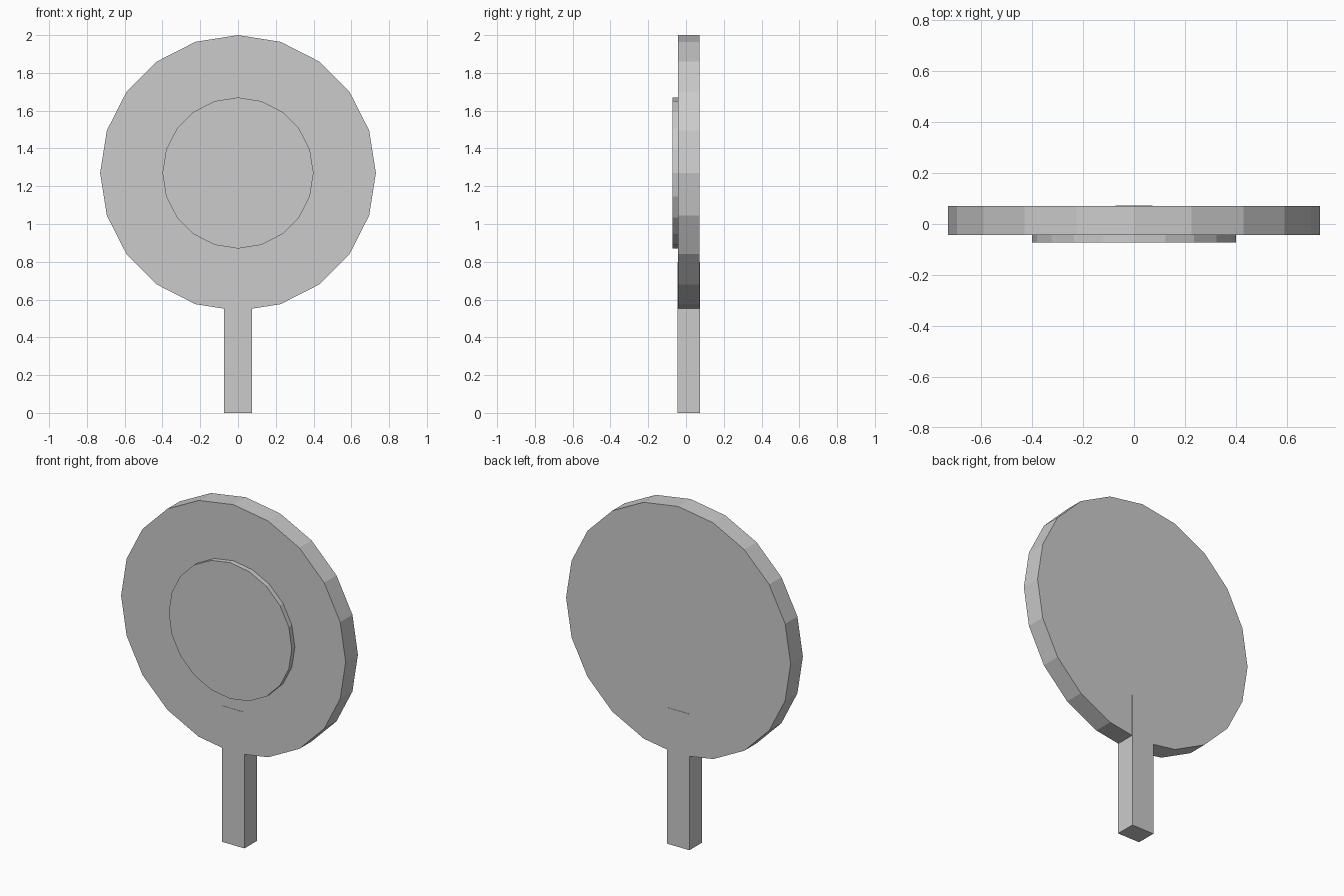
import bpy
import math

cube = bpy.data.objects.get("Cube")
if cube:
    bpy.data.objects.remove(cube, do_unlink=True)

# Single flat grey
grey = bpy.data.materials.new("light_grey")
grey.use_nodes = True
colour = (0.6, 0.6, 0.6, 1)
grey.diffuse_color = colour
grey.node_tree.nodes["Principled BSDF"].inputs["Base Color"].default_value = colour

CENTRE_Z = 1.27


def finish(name):
    obj = bpy.context.object
    obj.name = name
    bpy.ops.object.transform_apply(location=True, rotation=True, scale=True)
    obj.data.materials.append(grey)
    return obj


def disc(name, radius, front, back):
    """Flat-sided disc facing -y, with a corner at the top."""
    bpy.ops.mesh.primitive_cylinder_add(
        vertices=20, radius=radius, depth=back - front,
        location=(0, (front + back) / 2, CENTRE_Z),
        rotation=(math.pi / 2, 0, 0))
    return finish(name)


def box(name, width, front, back, bottom, top):
    bpy.ops.mesh.primitive_cube_add(
        size=1, location=(0, (front + back) / 2, (bottom + top) / 2))
    bpy.context.object.scale = (width, back - front, top - bottom)
    return finish(name)


# Round head, raised centre plate and the handle running up into the head
disc("round_head", 0.73, -0.043, 0.071)
disc("centre_plate", 0.4, -0.072, -0.02)
box("handle", 0.146, -0.045, 0.073, 0, 0.8)
